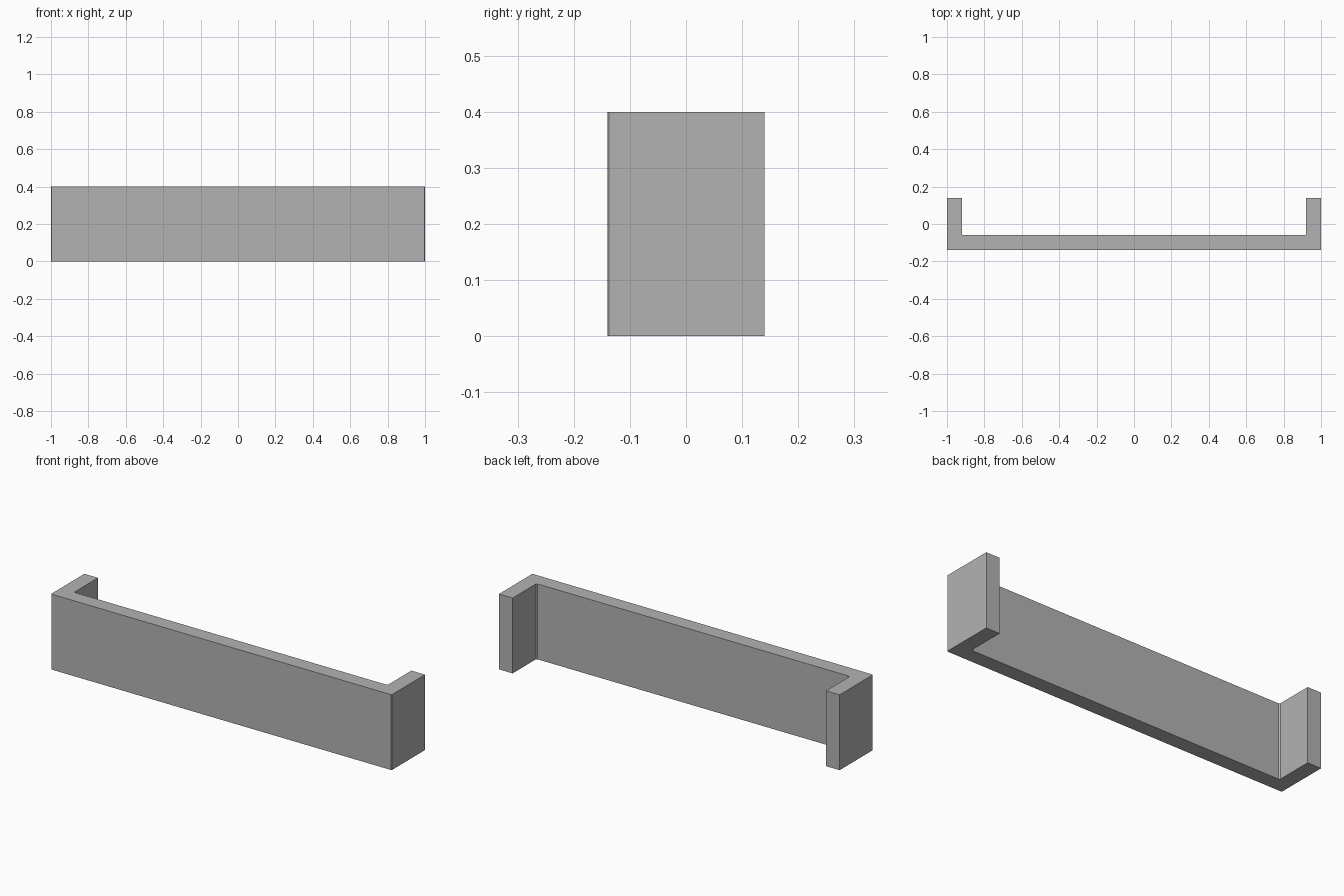
import bpy, bmesh

if "Cube" in bpy.data.objects:
    bpy.data.objects.remove(bpy.data.objects["Cube"])

WIDTH, DEPTH, HEIGHT, THICK = 1.0, 0.14, 0.4, 0.08   # half width, half depth, height, wall
OUTER, INNER = 0.003, 0.005                          # tiny corner chamfers

grey = bpy.data.materials.new("plain grey")
grey.diffuse_color = (0.45, 0.45, 0.45, 1)
grey.use_nodes = True
grey.node_tree.nodes["Principled BSDF"].inputs["Base Color"].default_value = grey.diffuse_color

# Right half of the U-shaped plan, front to back, then mirrored
xi, yi = WIDTH - THICK, -DEPTH + THICK
half = [(WIDTH - OUTER, -DEPTH), (WIDTH, -DEPTH + OUTER), (WIDTH, DEPTH),
        (xi, DEPTH), (xi, yi + INNER), (xi - INNER, yi)]
plan = half + [(-x, y) for x, y in reversed(half)]

# Extrude the plan upward into the bracket
bm = bmesh.new()
base = bm.faces.new([bm.verts.new((x, y, 0)) for x, y in plan])
top = bmesh.ops.extrude_face_region(bm, geom=[base])["geom"]
bmesh.ops.translate(bm, vec=(0, 0, HEIGHT),
                    verts=[g for g in top if isinstance(g, bmesh.types.BMVert)])
bmesh.ops.recalc_face_normals(bm, faces=bm.faces)

mesh = bpy.data.meshes.new("u_bracket")
bm.to_mesh(mesh)
bm.free()
mesh.materials.append(grey)
bpy.context.collection.objects.link(bpy.data.objects.new("u_bracket", mesh))
